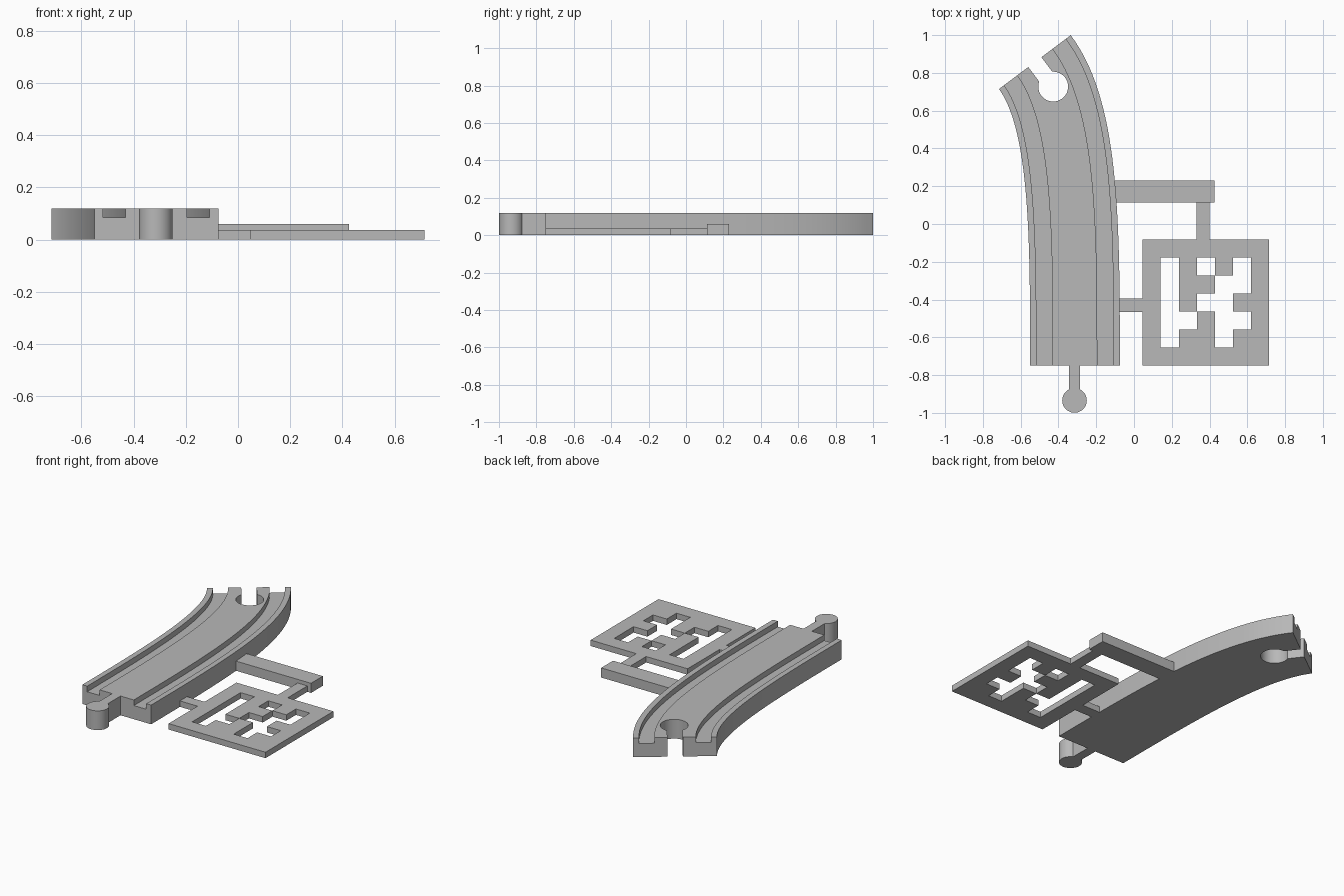
import bpy, bmesh, math
from mathutils import Vector

cube = bpy.data.objects.get("Cube")
if cube:
    bpy.data.objects.remove(cube)

grey = bpy.data.materials.new("plain_grey")
grey.use_nodes = True
GREY = (0.48, 0.48, 0.48, 1)
grey.diffuse_color = GREY
grey.node_tree.nodes["Principled BSDF"].inputs["Base Color"].default_value = GREY


def finish(bm, name, smooth=False):
    """Turn a bmesh into a named grey object."""
    bmesh.ops.recalc_face_normals(bm, faces=bm.faces)
    mesh = bpy.data.meshes.new(name)
    bm.to_mesh(mesh)
    bm.free()
    obj = bpy.data.objects.new(name, mesh)
    bpy.context.collection.objects.link(obj)
    mesh.materials.append(grey)
    if smooth:
        smooth_by_angle(obj)
    return obj


def smooth_by_angle(obj):
    bpy.ops.object.select_all(action='DESELECT')
    obj.select_set(True)
    bpy.context.view_layer.objects.active = obj
    bpy.ops.object.shade_smooth_by_angle(angle=math.radians(30))


def raise_faces(bm, height):
    """Extrude all flat faces upwards into a solid."""
    ext = bmesh.ops.extrude_face_region(bm, geom=bm.faces[:], use_keep_orig=True)
    verts = [g for g in ext["geom"] if isinstance(g, bmesh.types.BMVert)]
    bmesh.ops.translate(bm, verts=verts, vec=(0, 0, height))


def prism(name, outline, z0, z1, smooth=False):
    bm = bmesh.new()
    bm.faces.new([bm.verts.new((x, y, z0)) for x, y in outline])
    raise_faces(bm, z1 - z0)
    return finish(bm, name, smooth)


def slab(name, x0, x1, y0, y1, height):
    return prism(name, [(x0, y0), (x1, y0), (x1, y1), (x0, y1)], 0, height)


def keyhole(centre, direction, radius, half_neck, reach, steps=40):
    """Outline of a round head with a straight neck along direction."""
    centre, d = Vector(centre), Vector(direction).normalized()
    side = Vector((-d.y, d.x))
    start = math.asin(half_neck / radius)
    pts = []
    for i in range(steps + 1):
        a = start + (2 * math.pi - 2 * start) * i / steps
        pts.append(centre + radius * (math.cos(a) * d + math.sin(a) * side))
    pts += [centre + reach * d - half_neck * side, centre + reach * d + half_neck * side]
    return pts


# Track: grooved cross-section swept along a gradually tightening bend
HEIGHT, FLOOR, HALF = 0.12, 0.085, 0.2375
profile = [(-HALF, 0), (-HALF, HEIGHT), (-0.204, HEIGHT), (-0.204, FLOOR),
           (-0.118, FLOOR), (-0.118, HEIGHT)]
profile += [(-u, z) for u, z in reversed(profile)]
start, end = Vector((-0.3125, -0.75)), Vector((-0.525, 0.857))
end_dir = Vector((-0.6, 0.8))
path = [start, start + Vector((0, 0.72)), end - 0.354 * end_dir, end]


def bezier(t):
    s = 1 - t
    p = path[0]*s**3 + path[1]*3*s*s*t + path[2]*3*s*t*t + path[3]*t**3
    d = (path[1]-path[0])*s*s + (path[2]-path[1])*2*s*t + (path[3]-path[2])*t*t
    return p, d.normalized()


bm = bmesh.new()
rings = []
SEGMENTS = 32
for i in range(SEGMENTS + 1):
    p, d = bezier(i / SEGMENTS)
    rings.append([bm.verts.new((p.x + u * d.y, p.y - u * d.x, z)) for u, z in profile])
for a, b in zip(rings, rings[1:]):
    for j in range(len(profile)):
        k = (j + 1) % len(profile)
        bm.faces.new((a[j], a[k], b[k], b[j]))
bm.faces.new(rings[0])
bm.faces.new(rings[-1])
track = finish(bm, "curved_track")

# Socket cut into the far end of the track
cutter = prism("socket_cutter", keyhole(end - 0.162 * end_dir, end_dir, 0.079, 0.0435, 0.25),
               -0.1, 0.3)
cut = track.modifiers.new("socket", 'BOOLEAN')
cut.operation, cut.solver, cut.object = 'DIFFERENCE', 'EXACT', cutter
bpy.context.view_layer.objects.active = track
bpy.ops.object.modifier_apply(modifier=cut.name)
bpy.data.objects.remove(cutter)
smooth_by_angle(track)

# Round connector peg with its neck at the near end
prism("connector_peg", keyhole((-0.315, -0.934), (0, 1), 0.065, 0.029, 0.2), 0, HEIGHT, True)

# Thin square plate with a pattern of square holes (# = solid)
pattern = ["#######",
           "#.#.#.#",
           "#.##..#",
           "#.#..##",
           "#..#..#",
           "#.##.##",
           "#######"]
PLATE, CELL, LEFT, TOP = 0.037, 0.0956, 0.046, -0.081
bm = bmesh.new()
corner = [[bm.verts.new((LEFT + c * CELL, TOP - r * CELL, 0)) for c in range(8)]
          for r in range(8)]
for r, row in enumerate(pattern):
    for c, mark in enumerate(row):
        if mark == "#":
            bm.faces.new((corner[r][c], corner[r+1][c], corner[r+1][c+1], corner[r][c+1]))
raise_faces(bm, PLATE)
finish(bm, "pattern_plate")

# Bars tying the plate to the track
slab("side_bar", -0.13, 0.425, 0.113, 0.23, 0.06)
slab("upper_link", 0.332, 0.4, TOP, 0.113, PLATE)
slab("lower_link", -0.09, LEFT, -0.465, -0.395, PLATE)
